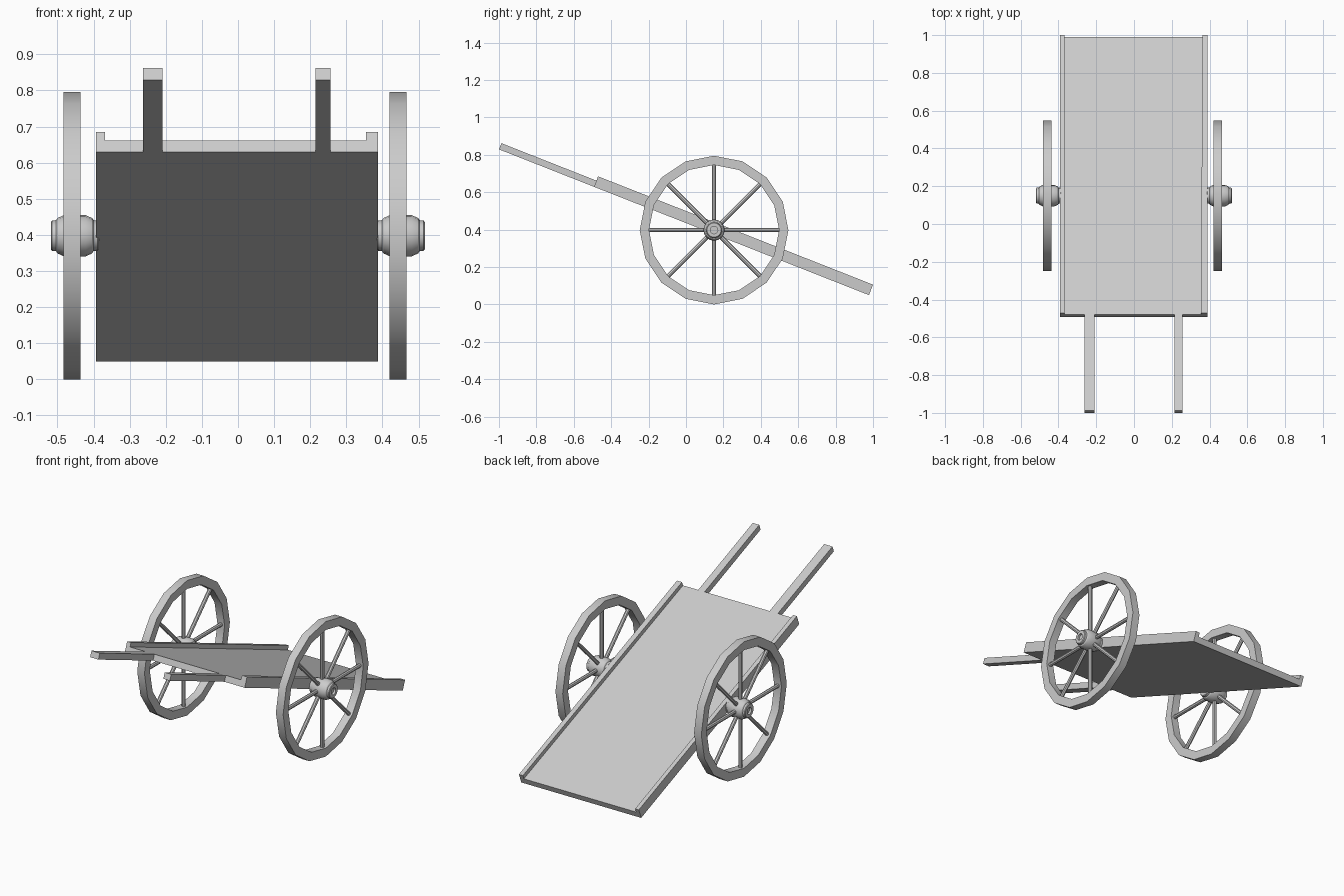
import bpy, bmesh
from math import radians, cos, sin, pi
from mathutils import Matrix

if "Cube" in bpy.data.objects:
    bpy.data.objects.remove(bpy.data.objects["Cube"])

TILT = radians(21.5)
BED_FRAME = Matrix.Translation((0, -1, 0.829)) @ Matrix.Rotation(-TILT, 4, 'X')
WHEEL_Y, WHEEL_R, SIDES = 0.15, 0.3975, 16


def finish(name, bm, matrix, smooth=False):
    bmesh.ops.recalc_face_normals(bm, faces=bm.faces)
    me = bpy.data.meshes.new(name)
    bm.to_mesh(me)
    bm.free()
    ob = bpy.data.objects.new(name, me)
    bpy.context.collection.objects.link(ob)
    ob.matrix_world = matrix
    if smooth:
        bpy.ops.object.select_all(action='DESELECT')
        ob.select_set(True)
        bpy.context.view_layer.objects.active = ob
        bpy.ops.object.shade_smooth_by_angle(angle=radians(30))
    return ob


def prism(name, outline, z0, z1):
    """Extrude an outline lying in the tilted plane of the bed."""
    bm = bmesh.new()
    face = bm.faces.new([bm.verts.new((x, y, z0)) for x, y in outline])
    top = bmesh.ops.extrude_face_region(bm, geom=[face])['geom']
    verts = [v for v in top if isinstance(v, bmesh.types.BMVert)]
    bmesh.ops.translate(bm, vec=(0, 0, z1 - z0), verts=verts)
    return finish(name, bm, BED_FRAME)


def lathe(name, profile, matrix, closed):
    """Revolve (axial, radius) points around the x axis."""
    bm = bmesh.new()
    rings = []
    for a, r in profile:
        if r == 0:
            rings.append([bm.verts.new((a, 0, 0))] * SIDES)
        else:
            rings.append([bm.verts.new((a, r * cos(2 * pi * i / SIDES), r * sin(2 * pi * i / SIDES)))
                          for i in range(SIDES)])
    pairs = list(zip(rings, rings[1:]))
    if closed:
        pairs.append((rings[-1], rings[0]))
    for p, q in pairs:
        for i in range(SIDES):
            j = (i + 1) % SIDES
            bm.faces.new(list(dict.fromkeys((p[i], p[j], q[j], q[i]))))
    return finish(name, bm, matrix, True)


# Deck with the two handles running out of its front edge
FRONT, END = 0.546, 2.126
prism("deck_and_handles", [
    (-0.393, FRONT), (-0.263, FRONT), (-0.263, 0), (-0.209, 0), (-0.209, FRONT),
    (0.214, FRONT), (0.214, 0), (0.256, 0), (0.256, FRONT), (0.388, FRONT),
    (0.388, END), (-0.393, END)], 0, 0.0355)

# Low side rails along both edges of the deck
prism("left_rail", [(-0.393, FRONT), (-0.368, FRONT), (-0.369, END), (-0.393, END)], 0.0355, 0.06)
prism("right_rail", [(0.355, FRONT), (0.388, FRONT), (0.388, END), (0.362, END)], 0.0355, 0.06)

# Wheels: rim, turned hub with recessed ends, eight round spokes
half_hub = [(0.054, 0), (0.054, 0.02), (0.0665, 0.02), (0.0665, 0.038), (0.063, 0.042),
            (0.052, 0.043), (0.048, 0.049), (0.03, 0.057)]
hub_profile = half_hub + [(-a, r) for a, r in reversed(half_hub)]
rim_profile = [(-0.0235, 0.348), (0.0235, 0.348), (0.0235, WHEEL_R), (-0.0235, WHEEL_R)]

for side, x in (("left", -0.4595), ("right", 0.4435)):
    centre = Matrix.Translation((x, WHEEL_Y, WHEEL_R))
    lathe(side + "_wheel_rim", rim_profile, centre, True)
    lathe(side + "_wheel_hub", hub_profile, centre @ Matrix.Translation((0.0075, 0, 0)), False)
    bm = bmesh.new()
    for i in range(8):
        place = Matrix.Rotation(i * pi / 4, 4, 'X') @ Matrix.Translation((0, 0, 0.2))
        bmesh.ops.create_cone(bm, cap_ends=True, segments=8, radius1=0.0115, radius2=0.0115,
                              depth=0.31, matrix=place)
    finish(side + "_wheel_spokes", bm, centre, False)
